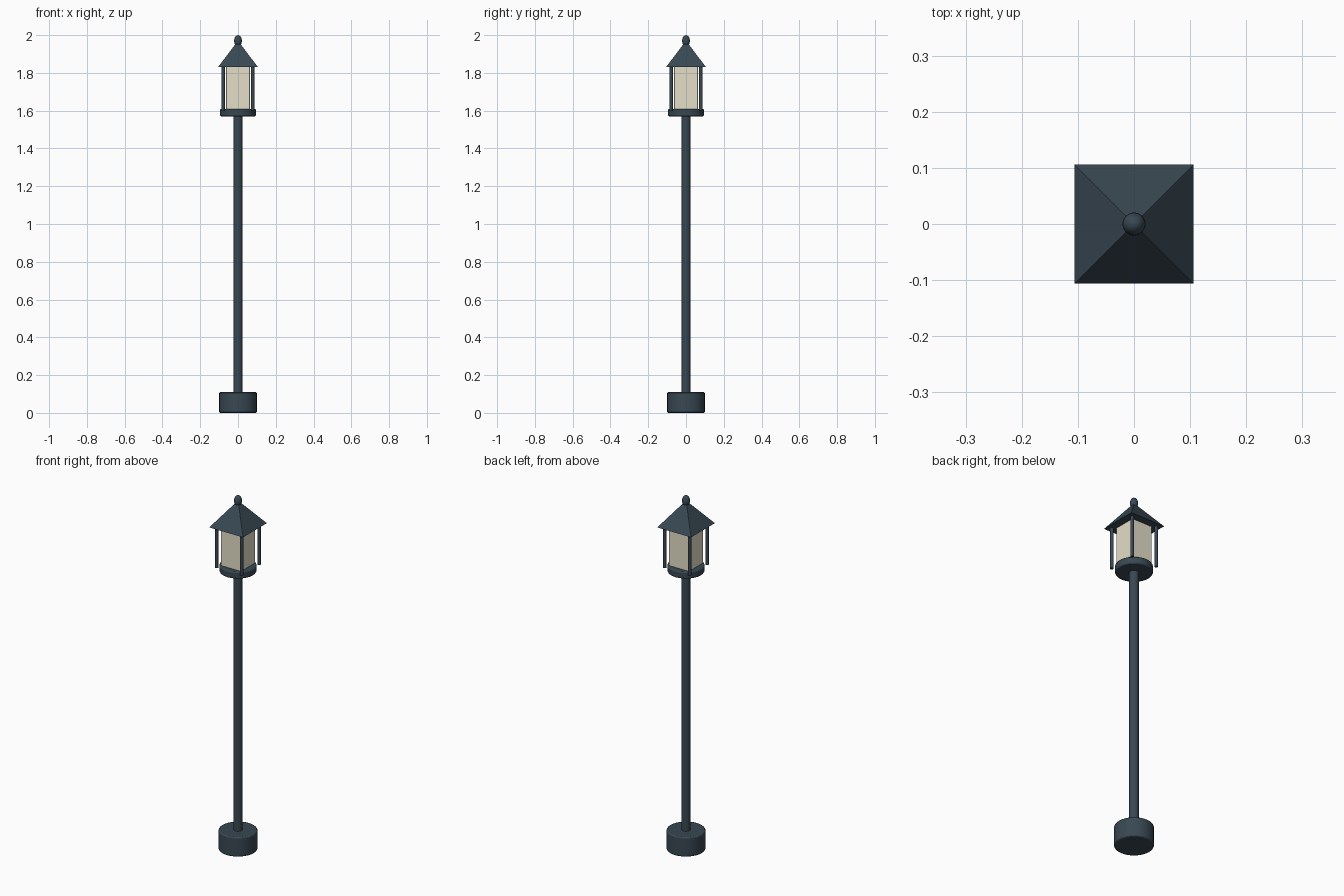
import bpy, math

if "Cube" in bpy.data.objects:
    bpy.data.objects.remove(bpy.data.objects["Cube"])


def material(name, color):
    m = bpy.data.materials.new(name)
    m.diffuse_color = color
    m.use_nodes = True
    m.node_tree.nodes["Principled BSDF"].inputs["Base Color"].default_value = m.diffuse_color
    return m


METAL = material("dark_metal", (0.04, 0.065, 0.085, 1))
GLASS = material("pale_glass", (0.78, 0.73, 0.58, 1))


def finish(name, mat, bevel=0, smooth=True):
    ob = bpy.context.object
    ob.name = name
    ob.data.materials.append(mat)
    bpy.ops.object.transform_apply(location=False, rotation=True, scale=True)
    if bevel:
        mod = ob.modifiers.new("bevel", 'BEVEL')
        mod.width = bevel
        mod.segments = 2
    if smooth:
        bpy.ops.object.shade_smooth_by_angle(angle=math.radians(35))
    return ob


def cylinder(name, r, z0, z1, x=0, y=0, bevel=0, sides=32):
    bpy.ops.mesh.primitive_cylinder_add(vertices=sides, radius=r, depth=z1 - z0,
                                        location=(x, y, (z0 + z1) / 2))
    return finish(name, METAL, bevel)


# Base, pole and the collar under the lantern
cylinder("base", 0.10, 0, 0.11, bevel=0.006)
cylinder("pole", 0.024, 0.10, 1.58)
cylinder("lantern_collar", 0.095, 1.57, 1.61, bevel=0.006)

# Square glass body
bpy.ops.mesh.primitive_cube_add(size=1, location=(0, 0, 1.72))
bpy.context.object.scale = (0.126, 0.126, 0.23)
finish("lantern_glass", GLASS, bevel=0.003)

# Four corner posts
for sx in (-1, 1):
    for sy in (-1, 1):
        cylinder("corner_post", 0.009, 1.60, 1.84, sx * 0.078, sy * 0.078, sides=16)

# Pyramid roof
bpy.ops.mesh.primitive_cone_add(vertices=4, radius1=0.15, depth=0.14,
                                location=(0, 0, 1.90), rotation=(0, 0, math.pi / 4))
finish("roof", METAL, smooth=False)

# Egg-shaped finial
bpy.ops.mesh.primitive_uv_sphere_add(segments=24, ring_count=12, radius=1,
                                     location=(0, 0, 1.97))
bpy.context.object.scale = (0.0205, 0.0205, 0.03)
finish("finial", METAL)
